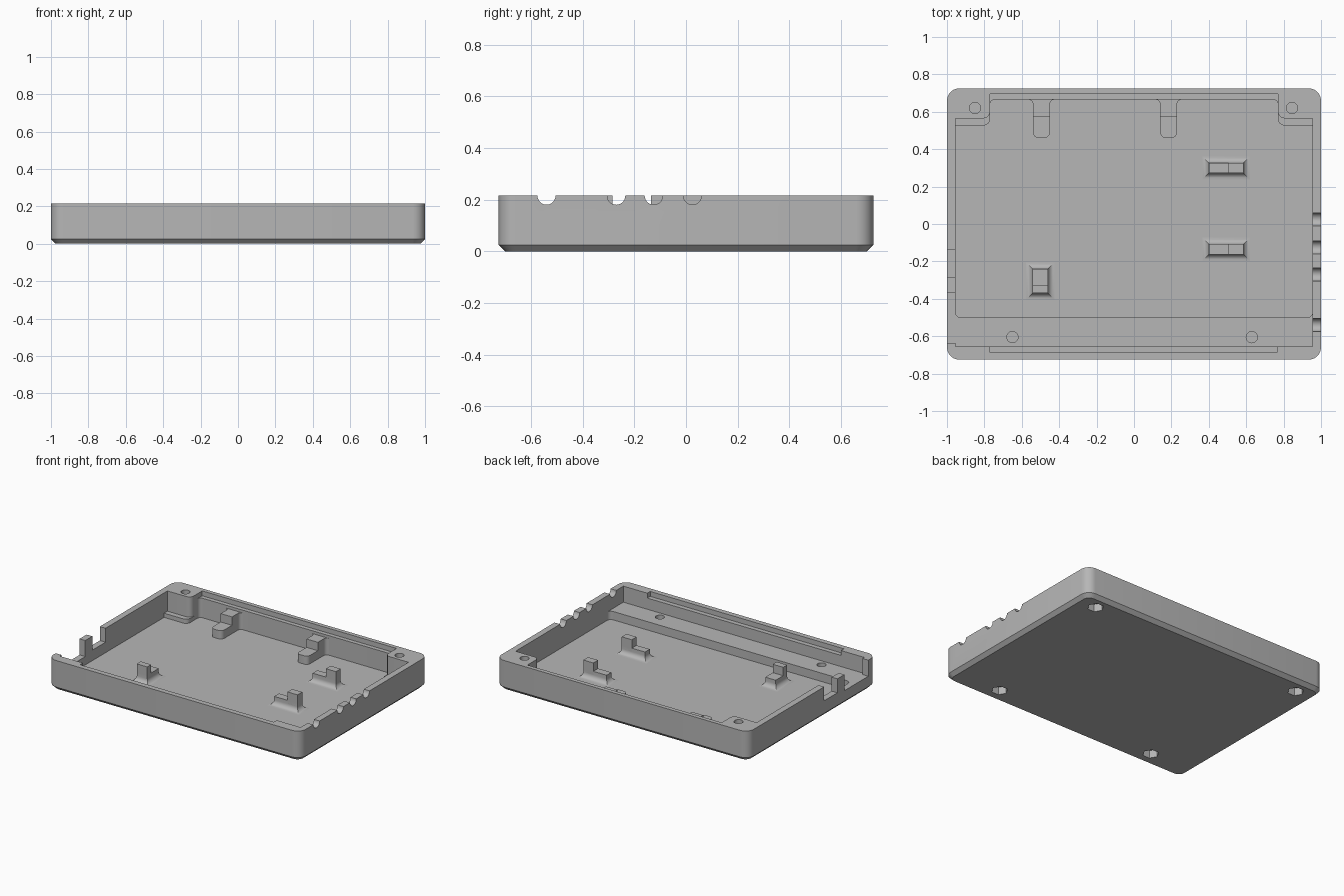
import bpy, bmesh, math
from mathutils import Vector

cube = bpy.data.objects.get("Cube")
if cube:
    bpy.data.objects.remove(cube)

grey = bpy.data.materials.new("plastic_grey")
grey.use_nodes = True
COLOR = (0.47, 0.47, 0.47, 1)
grey.diffuse_color = COLOR
grey.node_tree.nodes["Principled BSDF"].inputs["Base Color"].default_value = COLOR

FLOOR, STEP, LEDGE, RIM = 0.04, 0.07, 0.1, 0.215
CLIP_TOP = 0.16
WALL_X, BACK_Y = 0.955, 0.665


def fillet(points, segs=6):
    """Outline from (x, y, radius) corners, square-cornered where radius is 0."""
    out = []
    for i, (x, y, r) in enumerate(points):
        p = Vector((x, y))
        if not r:
            out.append(p)
            continue
        a = (Vector(points[i - 1][:2]) - p).normalized()
        b = (Vector(points[(i + 1) % len(points)][:2]) - p).normalized()
        for k in range(segs + 1):
            t = k / segs * math.pi / 2
            out.append(p + a * r * (1 - math.sin(t)) + b * r * (1 - math.cos(t)))
    return out


def rect(x0, x1, y0, y1, r=0):
    return fillet([(x0, y0, r), (x1, y0, r), (x1, y1, r), (x0, y1, r)])


def circle(x, y, r, n=24):
    return [Vector((x + r * math.cos(k * math.tau / n), y + r * math.sin(k * math.tau / n)))
            for k in range(n)]


def loft(name, layers):
    """Solid through a stack of (outline, z) layers with equal point counts."""
    bm = bmesh.new()
    rings = [[bm.verts.new((p.x, p.y, z)) for p in outline] for outline, z in layers]
    bm.faces.new(rings[0][::-1])
    bm.faces.new(rings[-1])
    for low, high in zip(rings, rings[1:]):
        for i in range(len(low)):
            j = (i + 1) % len(low)
            bm.faces.new((low[i], low[j], high[j], high[i]))
    bmesh.ops.recalc_face_normals(bm, faces=bm.faces)
    mesh = bpy.data.meshes.new(name)
    bm.to_mesh(mesh)
    bm.free()
    mesh.materials.append(grey)
    obj = bpy.data.objects.new(name, mesh)
    bpy.context.collection.objects.link(obj)
    return obj


def prism(name, outline, z0, z1):
    return loft(name, [(outline, z0), (outline, z1)])


def activate(obj):
    bpy.ops.object.select_all(action='DESELECT')
    obj.select_set(True)
    bpy.context.view_layer.objects.active = obj


def cut(body, cutter):
    cutter.hide_render = True
    mod = body.modifiers.new("cut", 'BOOLEAN')
    mod.operation = 'DIFFERENCE'
    mod.solver = 'EXACT'
    mod.object = cutter
    activate(body)
    bpy.ops.object.modifier_apply(modifier=mod.name)
    bpy.data.objects.remove(cutter)


def cavity(front, shoulder, front_r):
    """Inner outline with a raised block left in each rear corner."""
    half = [(WALL_X, front, front_r), (WALL_X, shoulder, 0),
            (0.77, shoulder, 0.035), (0.77, BACK_Y, 0.025)]
    return fillet(half + [(-x, y, r) for x, y, r in reversed(half)])


# Tray shell with a chamfered underside
tray = loft("tray", [(rect(-0.975, 0.975, -0.7, 0.7, 0.045), 0),
                     (rect(-1, 1, -0.725, 0.725, 0.065), 0.025),
                     (rect(-1, 1, -0.725, 0.725, 0.065), RIM)])

# Stepped interior: floor, rear corner steps, front ledge
cut(tray, prism("floor_cut", cavity(-0.5, 0.527, 0.03), FLOOR, 0.3))
cut(tray, prism("step_cut", cavity(-0.5, 0.565, 0.03), STEP, 0.3))
cut(tray, prism("ledge_cut", cavity(-0.655, 0.565, 0), LEDGE, 0.3))

# Lid recesses along the front and rear rims
cut(tray, prism("rear_recess", rect(-0.77, 0.77, 0.6, 0.695), 0.18, 0.3))
cut(tray, prism("front_recess", rect(-0.77, 0.765, -0.688, -0.6), 0.18, 0.3))

# Port openings in the -x wall, with a post left between them
cut(tray, prism("small_port", rect(-1.1, -0.94, -0.285, -0.135), 0.115, 0.3))
cut(tray, prism("large_port", rect(-1.1, -0.94, -0.635, -0.365), LEDGE, 0.3))

# Round cable notches in the +x wall
for y in (0.025, -0.125, -0.27, -0.54):
    notch = prism("cable_notch", circle(0, 0, 0.035), -0.1, 0.1)
    notch.rotation_euler.y = math.pi / 2
    notch.location = (1.0, y, RIM)
    bpy.context.view_layer.update()
    cut(tray, notch)

# Screw holes from above and hexagonal nut pockets from below
for x, y in ((-0.85, 0.62), (0.845, 0.62), (-0.65, -0.605), (0.63, -0.605)):
    cut(tray, prism("screw_hole", circle(x, y, 0.03), 0.065, 0.3))
    cut(tray, prism("nut_pocket", circle(x, y, 0.054, 6), -0.1, 0.055))

parts = [tray]

# Rear supports: low rounded tongue and taller block, flared into the wall
for side, x in (("right", -0.495), ("left", 0.185)):
    for kind, y, r, top in (("tongue", 0.46, 0.03, LEDGE), ("stop", 0.575, 0, CLIP_TOP)):
        shape = [(-0.045, y, r), (0.045, y, r), (0.045, BACK_Y, 0.025), (0.08, BACK_Y, 0),
                 (0.08, 0.68, 0), (-0.08, 0.68, 0), (-0.08, BACK_Y, 0), (-0.045, BACK_Y, 0.025)]
        outline = fillet([(x + px, py, pr) for px, py, pr in shape])
        parts.append(prism(f"rear_{kind}_{side}", outline, FLOOR - 0.01, top))


# Floor clips: low seat with a curved skirt, and a tall stop at one end
def clip(name, seat, stop):
    x0, x1, y0, y1 = seat
    flare = 0.035
    layers = [(rect(x0 - flare, x1 + flare, y0 - flare, y1 + flare), FLOOR - 0.005)]
    for k in range(7):
        t = k / 6 * math.pi / 2
        d = flare * (1 - math.sin(t))
        layers.append((rect(x0 - d, x1 + d, y0 - d, y1 + d),
                       FLOOR + flare * (1 - math.cos(t))))
    layers.append((rect(*seat), LEDGE))
    parts.append(loft(name + "_seat", layers))
    parts.append(prism(name + "_stop", rect(*stop), FLOOR, CLIP_TOP))


for label, y in (("rear", 0.3), ("front", -0.135)):
    clip("clip_" + label, (0.4, 0.585, y - 0.027, y + 0.027),
         (0.505, 0.585, y - 0.027, y + 0.027))
clip("clip_right", (-0.543, -0.46, -0.37, -0.24), (-0.543, -0.46, -0.37, -0.325))

for part in parts:
    activate(part)
    bpy.ops.object.shade_smooth_by_angle(angle=math.radians(30))
